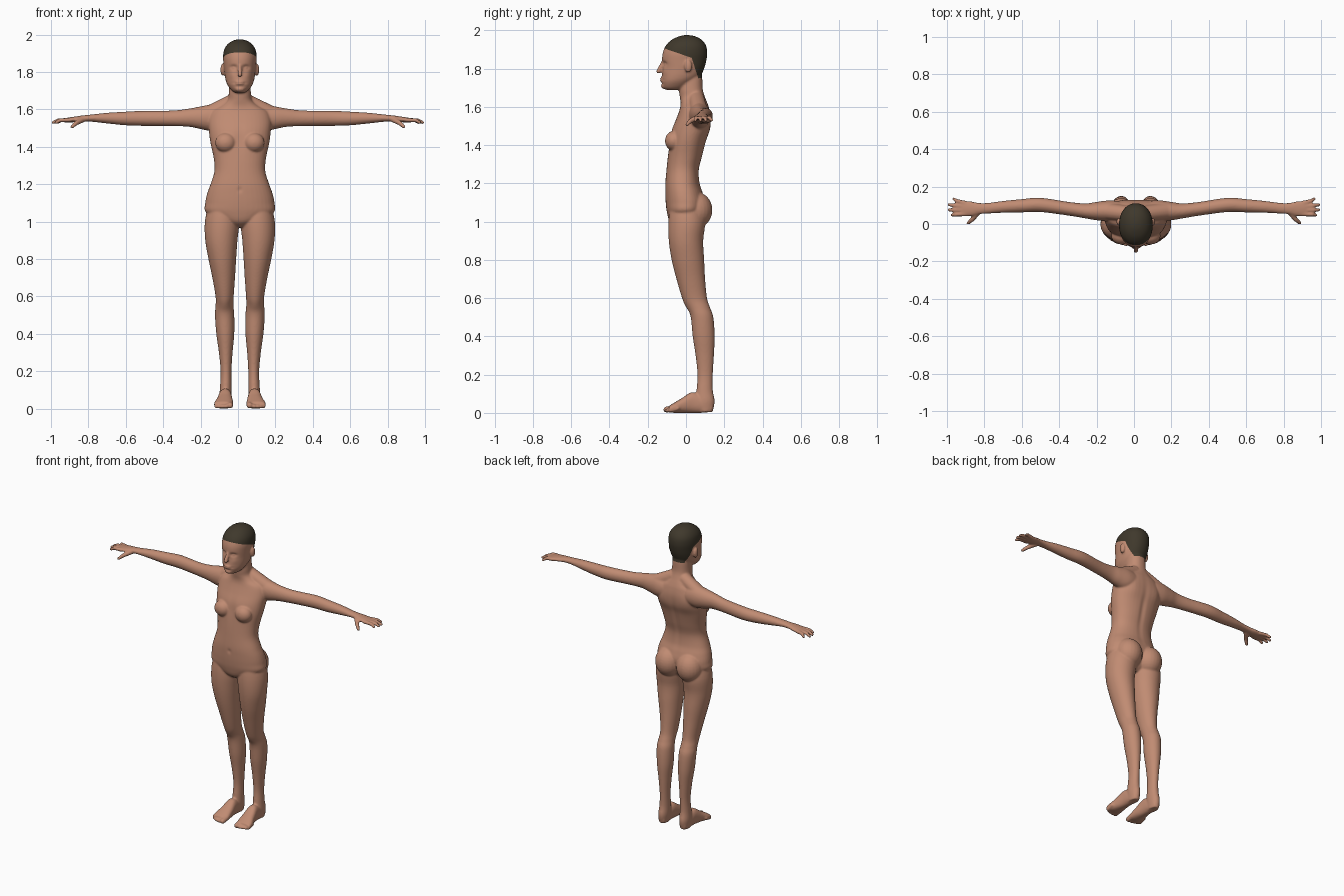
import bpy, bmesh, math
from mathutils import Vector, Matrix

cube = bpy.data.objects.get("Cube")
if cube:
    bpy.data.objects.remove(cube)


def material(name, rgb):
    m = bpy.data.materials.new(name)
    m.use_nodes = True
    m.diffuse_color = (*rgb, 1)
    b = m.node_tree.nodes["Principled BSDF"]
    b.inputs["Base Color"].default_value = (*rgb, 1)
    b.inputs["Roughness"].default_value = 0.7
    return m


skin = material("skin", (0.53, 0.26, 0.17))
hair = material("dark hair", (0.05, 0.04, 0.025))
bm = bmesh.new()
SIDES = 40


def resample(rows, steps=5):
    """Smooth curve through the rows."""
    out = []
    for i in range(len(rows) - 1):
        p = [rows[max(0, min(len(rows) - 1, i + k))] for k in (-1, 0, 1, 2)]
        for s in range(steps):
            t = s / steps
            out.append([b + 0.5 * t * (c - a + t * (2 * a - 5 * b + 4 * c - d + t * (3 * (b - c) + d - a)))
                        for a, b, c, d in zip(*p)])
    return out + [list(rows[-1])]


def loft(rows, axes, power=1.0, side=1, shift=0.0):
    """Closed body of oval rings; a row is (along, low a, high a, low b, high b)."""
    rings = []
    for t, a0, a1, b0, b1 in resample(rows):
        ring = []
        for i in range(SIDES):
            ang = math.tau * i / SIDES
            c, s = math.cos(ang), math.sin(ang)
            co = Vector()
            co[axes[0]] = t
            co[axes[1]] = (a0 + a1) / 2 + (a1 - a0) / 2 * math.copysign(abs(c) ** power, c)
            co[axes[2]] = (b0 + b1) / 2 + (b1 - b0) / 2 * math.copysign(abs(s) ** power, s)
            co.x = co.x * side + shift
            ring.append(bm.verts.new(co))
        rings.append(ring)
    for r, q in zip(rings, rings[1:]):
        for i in range(SIDES):
            j = (i + 1) % SIDES
            bm.faces.new((r[i], r[j], q[j], q[i]))
    bm.faces.new(rings[0])
    bm.faces.new(rings[-1])


def ball(centre, radii):
    bmesh.ops.create_uvsphere(bm, u_segments=24, v_segments=16, radius=1,
                              matrix=Matrix.Translation(centre) @ Matrix.Diagonal((*radii, 1)))


def limb(points, radii):
    """Tapered chain with round joints."""
    pts = [Vector(p) for p in points]
    for p, r in zip(pts, radii):
        ball(p, (r, r, r))
    for p, q, r, s in zip(pts, pts[1:], radii, radii[1:]):
        d = q - p
        m = Matrix.Translation((p + q) / 2) @ d.to_track_quat("Z", "Y").to_matrix().to_4x4()
        bmesh.ops.create_cone(bm, cap_ends=True, segments=16, radius1=r, radius2=s,
                              depth=d.length, matrix=m)


# Torso and neck: height, half width, front, back
torso = [(.97, .03, -.05, .04), (1.0, .10, -.085, .07), (1.05, .182, -.1, .09),
         (1.1, .185, -.106, .1), (1.15, .175, -.108, .088), (1.2, .157, -.108, .072),
         (1.27, .136, -.102, .068), (1.34, .14, -.095, .085), (1.42, .157, -.086, .105),
         (1.48, .165, -.075, .125), (1.54, .168, -.05, .13), (1.59, .15, -.032, .122),
         (1.62, .1, -.028, .112), (1.65, .066, -.032, .1), (1.69, .059, -.036, .088),
         (1.75, .055, -.03, .085), (1.78, .05, -.03, .08)]
loft([(z, -w, w, f, b) for z, w, f, b in torso], (2, 0, 1), 0.9)

# Head: height, half width, front, back
head = [(1.688, .022, -.1, -.04), (1.7, .043, -.12, 0), (1.73, .066, -.128, .04),
        (1.76, .077, -.127, .075), (1.8, .083, -.122, .095), (1.84, .087, -.125, .106),
        (1.88, .09, -.122, .111), (1.92, .084, -.106, .105), (1.95, .064, -.075, .083),
        (1.968, .036, -.038, .05), (1.975, .008, -.008, .016)]
loft([(z, -w, w, f, b) for z, w, f, b in head], (2, 0, 1), 0.94)
limb([(0, -.122, 1.832), (0, -.143, 1.786)], (.009, .013))
ball((0, -.124, 1.742), (.024, .014, .012))
ball((0, -.113, 1.709), (.026, .018, .016))

leg = [(1.1, .02, .165, -.08, .08), (1.0, .004, .187, -.092, .1), (.9, .013, .185, -.09, .09),
       (.8, .02, .168, -.075, .095), (.7, .026, .147, -.05, .1), (.6, .033, .13, -.02, .11),
       (.55, .034, .13, .008, .126), (.5, .03, .133, .025, .143), (.4, .03, .126, .035, .15),
       (.3, .039, .112, .05, .146), (.2, .045, .103, .06, .14), (.12, .045, .106, .055, .14),
       (.06, .045, .11, .05, .15), (.005, .052, .104, .06, .14)]
foot = [(.135, .055, .1, .005, .05), (.08, .048, .108, .0, .09), (.03, .044, .113, .0, .108),
        (-.02, .038, .124, .0, .078), (-.06, .035, .137, .0, .054), (-.09, .038, .138, .004, .036)]
arm = [(.08, .02, .12, 1.5, 1.62), (.14, .015, .125, 1.485, 1.626), (.2, .02, .118, 1.495, 1.616),
       (.26, .03, .11, 1.507, 1.605), (.35, .045, .118, 1.511, 1.594), (.5, .064, .14, 1.512, 1.593),
       (.6, .062, .133, 1.515, 1.588), (.7, .06, .123, 1.525, 1.582), (.78, .056, .113, 1.534, 1.573),
       (.83, .052, .113, 1.535, 1.568), (.87, .042, .121, 1.532, 1.562),
       (.91, .042, .123, 1.53, 1.556), (.93, .05, .118, 1.531, 1.551)]
MID = 0.01  # body midline sits slightly to the left of the arm span's centre
fingers = [(.112, .972, .134), (.093, .996, .104), (.073, .996, .076), (.053, .98, .048)]
toes = [(.052, -.103, .016), (.076, -.103, .011), (.095, -.099, .0105), (.112, -.092, .010), (.127, -.083, .0095)]

for side in (1, -1):
    # Legs, feet and toes
    loft(leg, (2, 0, 1), 1.0, side)
    loft(foot, (1, 0, 2), 0.85, side)
    for x, y, r in toes:
        limb([(side * x, y + .04, .024), (side * x, y, r + .001)], (r * 1.1, r))
    # Hips, chest and shoulder slope
    ball((side * .078, .052, 1.06), (.085, .086, .095))
    ball((side * .076, -.063, 1.422), (.056, .047, .052))
    limb([(side * .04, .055, 1.64), (side * .17, .07, 1.572)], (.042, .045))
    # Ears
    ball((side * .091, .012, 1.812), (.013, .02, .033))
    # Arms and hands
    loft(arm, (0, 1, 2), 1.0, side, -MID)
    for y, x_tip, y_tip in fingers:
        limb([(side * .9 - MID, y, 1.543), (side * (x_tip * .5 + .46) - MID, (y + y_tip) / 2, 1.543),
              (side * (x_tip - .008) - MID, y_tip, 1.53)], (.012, .0105, .009))
    limb([(side * .83 - MID, .068, 1.546), (side * .865 - MID, .024, 1.527),
          (side * .887 - MID, .005, 1.507)], (.016, .0125, .0095))

bmesh.ops.recalc_face_normals(bm, faces=bm.faces)
mesh = bpy.data.meshes.new("body")
bm.to_mesh(mesh)
bm.free()
body = bpy.data.objects.new("body", mesh)
bpy.context.collection.objects.link(body)

# Fuse the parts into one skin and soften the joins
fuse = body.modifiers.new("fuse", "REMESH")
fuse.mode = "VOXEL"
fuse.voxel_size = 0.0052
soften = body.modifiers.new("soften", "SMOOTH")
soften.factor = 0.5
soften.iterations = 7
graph = bpy.context.evaluated_depsgraph_get()
fused = bpy.data.meshes.new_from_object(body.evaluated_get(graph))
body.modifiers.clear()
body.data = fused
bpy.data.meshes.remove(mesh)
fused.name = "body"
fused.materials.clear()
fused.materials.append(skin)
fused.materials.append(hair)

# Sculpted hollows and swells: centre, reach, push
dents = [((.034, -.122, 1.825), (.019, .04, .011), (0, .013, 0)),    # eye sockets
         ((.034, -.12, 1.823), (.010, .04, .006), (0, -.007, 0)),    # eyelids
         ((.045, -.11, 1.785), (.02, .04, .02), (0, -.004, 0)),      # cheeks
         ((.018, -.13, 1.742), (.03, .03, .003), (0, .004, 0)),      # mouth line
         ((.0, -.13, 1.722), (.03, .03, .006), (0, .002, 0)),        # chin crease
         ((.0, .1, 1.36), (.018, .06, .17), (0, -.006, 0)),          # spine
         ((.09, .12, 1.5), (.045, .05, .06), (0, .006, 0)),          # shoulder blades
         ((.0, -.11, 1.17), (.012, .03, .014), (0, .004, 0)),        # navel
         ((.0, -.08, 1.44), (.025, .05, .07), (0, .004, 0)),         # breastbone
         ((.08, .01, .56), (.03, .04, .03), (0, -.006, 0))]          # kneecaps
bm = bmesh.new()
bm.from_mesh(fused)
for v in bm.verts:
    p = Vector((abs(v.co.x), v.co.y, v.co.z))
    for centre, reach, push in dents:
        e = sum(((a - b) / r) ** 2 for a, b, r in zip(p, centre, reach))
        if e < 6:
            v.co += Vector(push) * math.exp(-e)

# Hairline: crown above the brow, back of the head down to the nape
planes = [(Vector((0, .03, 1.856)), Vector((0, .05, .145)).normalized()),
          (Vector((0, .03, 1.856)), Vector((0, .1, .032)).normalized()),
          (Vector((0, .08, 1.752)), Vector((0, -.2, 1)).normalized())]
for co, no in planes:
    geom = [f for f in bm.faces if f.calc_center_median().z > 1.7]
    edges = {e for f in geom for e in f.edges}
    verts = {v for f in geom for v in f.verts}
    bmesh.ops.bisect_plane(bm, geom=geom + list(edges) + list(verts), dist=1e-5, plane_co=co, plane_no=no)
for f in bm.faces:
    c = f.calc_center_median()
    crown, back, nape = [(c - co).dot(no) > 0 for co, no in planes]
    f.material_index = 1 if c.z > 1.7 and (crown or (back and nape)) else 0
    f.smooth = True

# Stand on the ground, with the midline in place
low = min(v.co.z for v in bm.verts)
bmesh.ops.translate(bm, verts=bm.verts, vec=(MID, 0, -low))
bm.to_mesh(fused)
bm.free()
